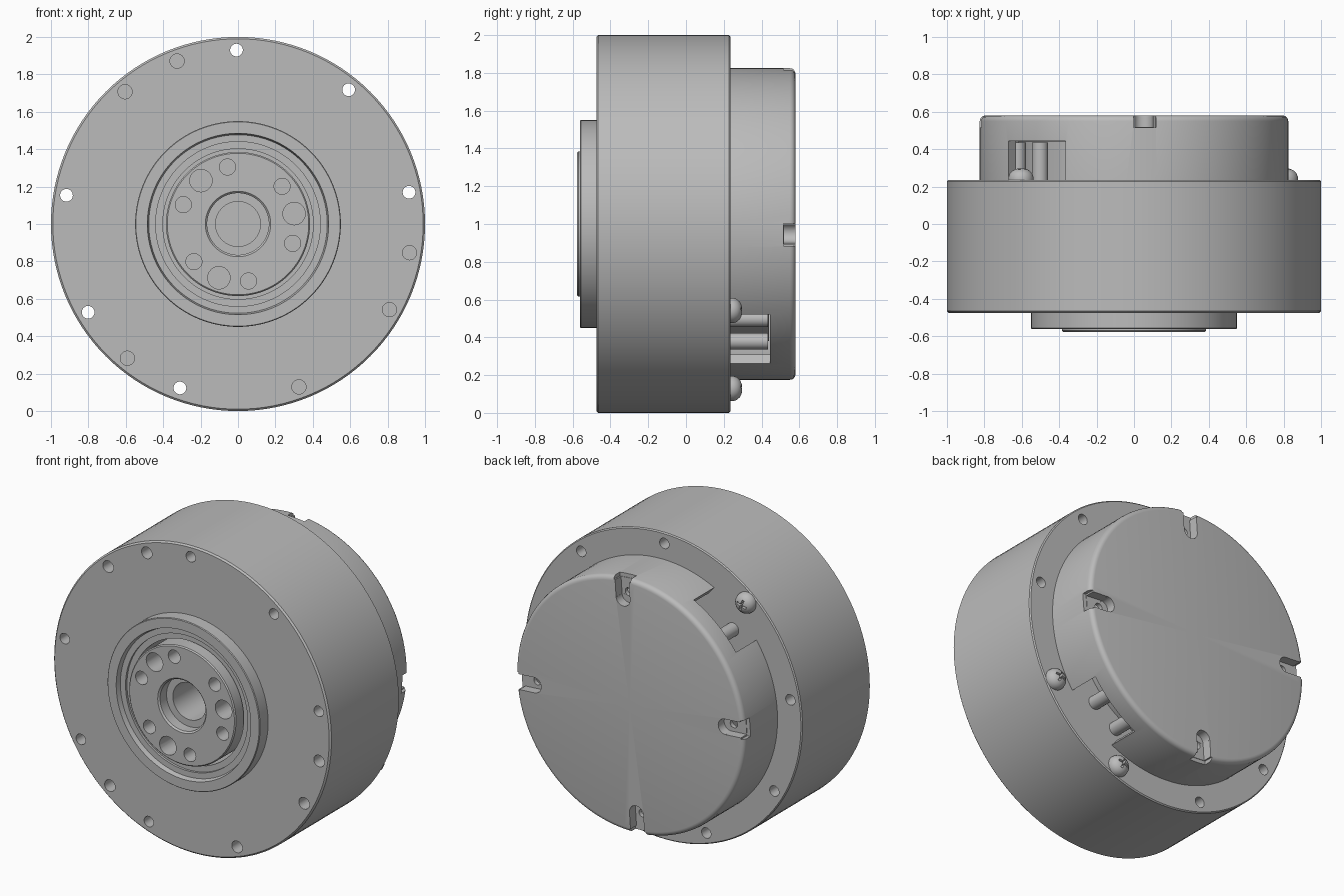
import bpy, bmesh
from math import sin, cos, pi, radians
from mathutils import Matrix, Vector

cube = bpy.data.objects.get("Cube")
if cube:
    bpy.data.objects.remove(cube, do_unlink=True)

grey = bpy.data.materials.new("machined_grey")
grey.use_nodes = True
grey.diffuse_color = (0.5, 0.5, 0.5, 1)
grey.node_tree.nodes["Principled BSDF"].inputs["Base Color"].default_value = (0.5, 0.5, 0.5, 1)


def polar(radius, degrees):
    """Point on a circle around the motor axis, as x and z."""
    a = radians(degrees)
    return radius * cos(a), 1 + radius * sin(a)


def lathe(bm, profile, x=0, z=1, steps=128):
    """Turn (radius, y) points around an axis parallel to y."""
    rings = []
    for r, y in profile:
        if r == 0:
            rings.append([bm.verts.new((x, y, z))] * steps)
        else:
            rings.append([bm.verts.new((x + r * cos(2 * pi * i / steps), y,
                                        z + r * sin(2 * pi * i / steps))) for i in range(steps)])
    for a, b in zip(rings, rings[1:]):
        for i in range(steps):
            j = (i + 1) % steps
            bm.faces.new(list(dict.fromkeys((a[i], a[j], b[j], b[i]))))


def rod(bm, radius, y0, y1, x, z, steps=32):
    lathe(bm, [(0, y0), (radius, y0), (radius, y1), (0, y1)], x, z, steps)


def box(bm, x, z, length, width, y0, y1, degrees):
    """Box whose length points along the given angle."""
    place = (Matrix.Translation(Vector((x, (y0 + y1) / 2, z)))
             @ Matrix.Rotation(-radians(degrees), 4, 'Y')
             @ Matrix.Diagonal((length, y1 - y0, width, 1)))
    bmesh.ops.create_cube(bm, size=1, matrix=place)


def finish(name, bm):
    bmesh.ops.recalc_face_normals(bm, faces=bm.faces)
    mesh = bpy.data.meshes.new(name)
    bm.to_mesh(mesh)
    bm.free()
    mesh.materials.append(grey)
    obj = bpy.data.objects.new(name, mesh)
    bpy.context.collection.objects.link(obj)
    return obj


def activate(obj):
    bpy.ops.object.select_all(action='DESELECT')
    obj.select_set(True)
    bpy.context.view_layer.objects.active = obj


def cut(obj, bm):
    """Subtract the cutter shapes from the part."""
    cutter = finish("cutter", bm)
    cutter.hide_render = True
    mod = obj.modifiers.new("cut", 'BOOLEAN')
    mod.operation = 'DIFFERENCE'
    mod.solver = 'EXACT'
    mod.use_self = True
    mod.object = cutter
    activate(obj)
    bpy.ops.object.modifier_apply(modifier=mod.name)
    bpy.data.objects.remove(cutter, do_unlink=True)


def smooth(obj):
    activate(obj)
    bpy.ops.object.shade_smooth_by_angle(angle=radians(30))


THROUGH = (10.5, 50.5, 90.5, 170.5, 210.5, 250.5)
BLIND = (-9.5, -29.5, -69.5, 110.5, 130.5, 230.5)
SCREWED = (-29.5, -69.5, 130.5)
BACK = 0.235

# Main housing with its raised front collar
bm = bmesh.new()
lathe(bm, [(0, BACK), (0.993, BACK), (1, 0.228), (1, -0.465), (0.99, -0.475),
           (0.55, -0.475), (0.55, -0.557), (0.546, -0.562), (0.485, -0.562),
           (0.477, -0.53), (0.44, -0.53), (0.44, -0.515), (0.402, -0.515),
           (0.402, -0.1), (0, -0.1)])
housing = finish("housing", bm)
bm = bmesh.new()
for angle in THROUGH:
    rod(bm, 0.034, -0.6, 0.4, *polar(0.93, angle))
for angle in BLIND:
    rod(bm, 0.038, -0.6, -0.3, *polar(0.93, angle))
cut(housing, bm)
smooth(housing)

# Output flange with stepped bore, bolt holes and dowel holes
bm = bmesh.new()
lathe(bm, [(0, -0.1), (0.385, -0.1), (0.385, -0.57), (0.378, -0.577), (0.175, -0.577),
           (0.165, -0.567), (0.165, -0.5), (0.12, -0.5), (0.12, -0.15), (0, -0.15)])
flange = finish("output_flange", bm)
bm = bmesh.new()
for k in range(6):
    rod(bm, 0.043, -0.7, -0.45, *polar(0.31, 40.5 + 60 * k))
for k in range(3):
    rod(bm, 0.06, -0.7, -0.4, *polar(0.305, 10.5 + 120 * k))
cut(flange, bm)
smooth(flange)

# Hollow rear cover with rounded rim, four notches and two cable windows
rim = [(0.795 + 0.03 * cos(k * pi / 8), 0.55 + 0.03 * sin(k * pi / 8)) for k in range(5)]
bm = bmesh.new()
lathe(bm, [(0, 0.49), (0.765, 0.49), (0.765, BACK), (0.825, BACK)] + rim + [(0, 0.58)])
cover = finish("rear_cover", bm)
bm = bmesh.new()
for angle in (-49.5, 130.5):
    box(bm, *polar(0.8, angle), 0.26, 0.4, 0.2, 0.445, angle)
cut(cover, bm)
bm = bmesh.new()
for k in range(4):
    angle = 86 + 90 * k
    box(bm, *polar(0.79, angle), 0.2, 0.1, 0.518, 0.65, angle)
    box(bm, *polar(0.845, angle), 0.09, 0.12, 0.515, 0.64, angle)
    rod(bm, 0.0498, 0.519, 0.66, *polar(0.69, angle))
    rod(bm, 0.026, 0.45, 0.6, *polar(0.71, angle))
cut(cover, bm)
smooth(cover)

# Inner core and terminal posts seen through the windows
bm = bmesh.new()
rod(bm, 0.62, BACK, 0.44, 0, 1, 96)
smooth(finish("inner_core", bm))
for angle in (-61, -45, 135, 151):
    bm = bmesh.new()
    rod(bm, 0.043, BACK, 0.435, *polar(0.71, angle))
    smooth(finish("terminal_post", bm))

# Domed screws with cross recess
for angle in SCREWED:
    x, z = polar(0.93, angle)
    bm = bmesh.new()
    lathe(bm, [(0, BACK), (0.067, BACK), (0.067, 0.25), (0.06, 0.27), (0.045, 0.286),
               (0.025, 0.295), (0, 0.298)], x, z, 32)
    screw = finish("cover_screw", bm)
    for turn in (20, 110):
        bm = bmesh.new()
        box(bm, x, z, 0.07, 0.014, 0.268, 0.32, turn)
        cut(screw, bm)
    smooth(screw)
